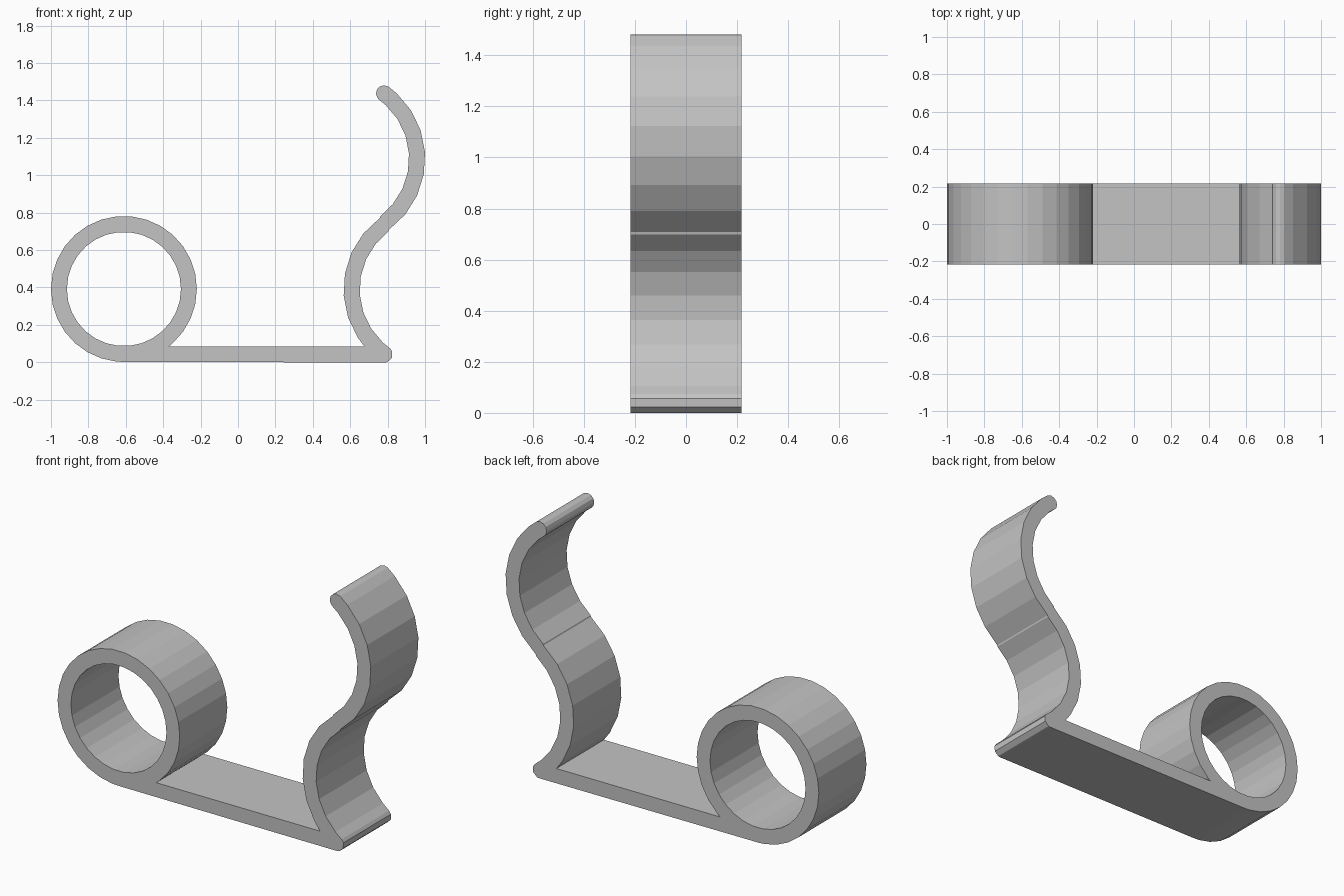
import bpy
import bmesh
from math import sin, cos, radians, ceil, floor

cube = bpy.data.objects.get("Cube")
if cube:
    bpy.data.objects.remove(cube, do_unlink=True)

HALF_WIDTH = 0.217
RING = (-0.61, 0.392)
LOWER = (1.037, 0.39)      # centre of the lower bend
UPPER = (0.528, 1.09)      # centre of the upper bend
BEND, HALF = 0.43, 0.043   # bend radius, half the strip thickness
OUT, IN = BEND + HALF, BEND - HALF


def polar(c, r, a):
    return (c[0] + r * cos(radians(a)), c[1] + r * sin(radians(a)))


def arc(c, r, start, end, step, phase=0):
    """Arc whose inner corners sit on multiples of step, shifted by phase."""
    lo, hi = min(start, end), max(start, end)
    first, last = ceil((lo - phase) / step), floor((hi - phase) / step)
    inner = [phase + step * k for k in range(first, last + 1)]
    inner = [a for a in inner if lo + 2 < a < hi - 2]
    angles = [lo] + inner + [hi]
    if start > end:
        angles.reverse()
    return [polar(c, r, a) for a in angles]


# Continuous outline: ring, bar, foot, S-shaped spring and rounded tip
foot = polar(LOWER, BEND, 234)
tip = polar(UPPER, BEND, 54)
outline = arc(RING, 0.39, -52, 270, 12)
outline += arc(foot, HALF, -85, 48, 45, 20)
outline += arc(LOWER, IN, 234, 127, 14.4, 184)
outline += arc(UPPER, OUT, -54, 54, 14.4, 4)
outline += arc(tip, HALF, 60, 228, 30)
outline += arc(UPPER, IN, 54, -53, 14.4, 4)
outline += arc(LOWER, OUT, 126, 220.2, 14.4, 184)

hole = [polar(RING, 0.305, 12 * k) for k in range(30)]

# Fill the outline around the hole and extrude across the width
bm = bmesh.new()
edges = []
for loop in (outline, hole):
    verts = [bm.verts.new((x, -HALF_WIDTH, z)) for x, z in loop]
    edges += [bm.edges.new((v, verts[(i + 1) % len(verts)])) for i, v in enumerate(verts)]
bmesh.ops.triangle_fill(bm, edges=edges, use_beauty=True)
result = bmesh.ops.extrude_face_region(bm, geom=bm.faces[:], use_keep_orig=True)
moved = [g for g in result["geom"] if isinstance(g, bmesh.types.BMVert)]
bmesh.ops.translate(bm, verts=moved, vec=(0, 2 * HALF_WIDTH, 0))
bmesh.ops.recalc_face_normals(bm, faces=bm.faces[:])

mesh = bpy.data.meshes.new("spring_clip")
bm.to_mesh(mesh)
bm.free()
clip = bpy.data.objects.new("spring_clip", mesh)
bpy.context.collection.objects.link(clip)

# Single plain grey
grey = bpy.data.materials.new("light_grey")
grey.use_nodes = True
colour = (0.55, 0.55, 0.55, 1)
grey.diffuse_color = colour
grey.node_tree.nodes["Principled BSDF"].inputs["Base Color"].default_value = colour
mesh.materials.append(grey)
